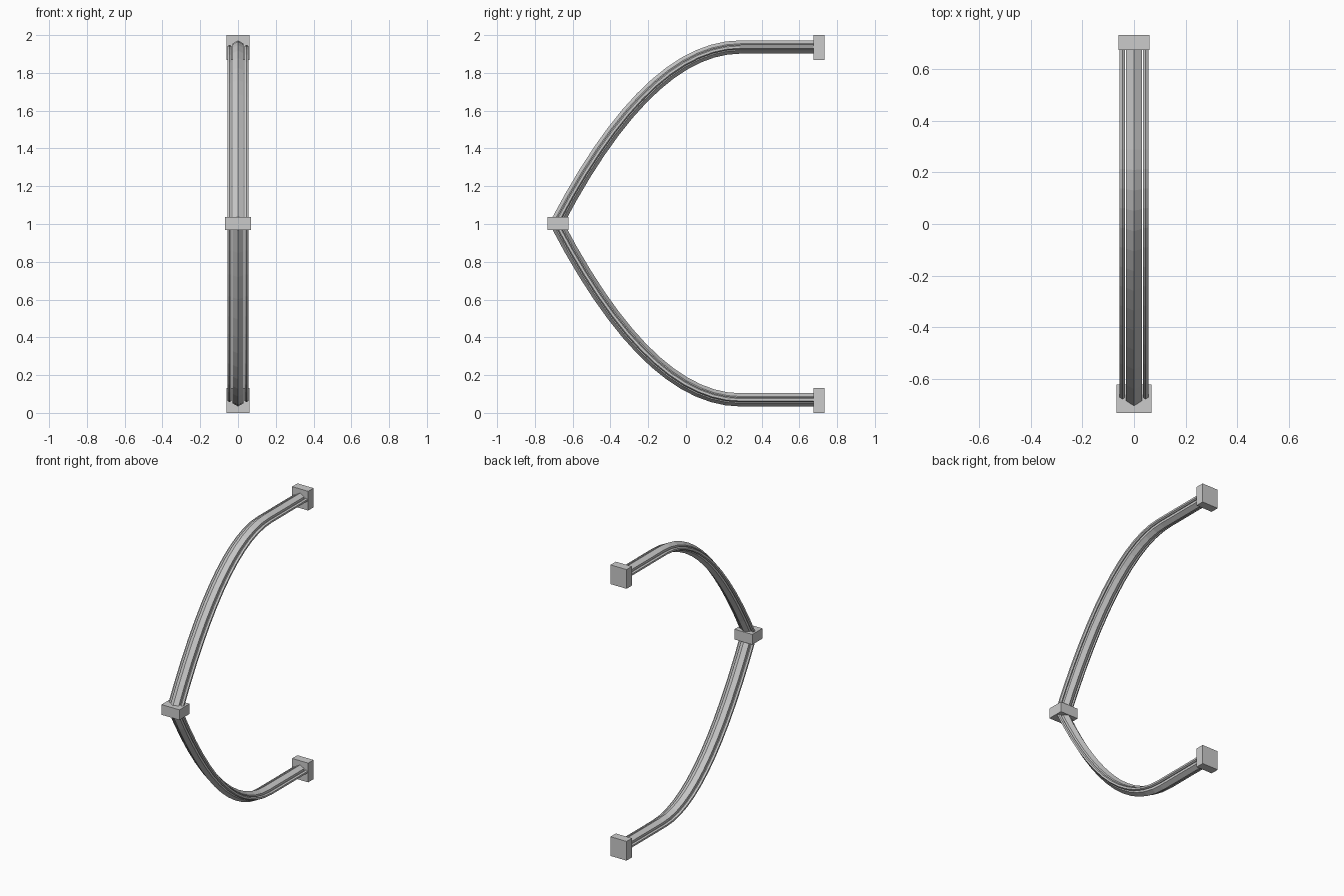
import bpy, bmesh, math
from mathutils import Vector

if "Cube" in bpy.data.objects:
    bpy.data.objects.remove(bpy.data.objects["Cube"])

MID_Z = 1.003      # height of the mirror plane
RISE = 0.934       # height of the straight arm above the mirror plane


def block(name, center, size):
    bm = bmesh.new()
    bmesh.ops.create_cube(bm, size=1)
    for v in bm.verts:
        v.co = Vector([c + p * s for c, p, s in zip(center, v.co, size)])
    finish(name, bm)


def finish(name, bm):
    bmesh.ops.recalc_face_normals(bm, faces=bm.faces)
    mesh = bpy.data.meshes.new(name)
    bm.to_mesh(mesh)
    bm.free()
    obj = bpy.data.objects.new(name, mesh)
    bpy.context.collection.objects.link(obj)


# Path in the y-z plane: parabola followed by a straight arm
def arm_path(side, steps=13, y0=-0.685, y1=0.29):
    pts = []
    for i in range(steps + 1):
        y = y0 + (y1 - y0) * i / steps
        z = RISE * (1 - ((y1 - y) / (y1 - y0)) ** 2)
        pts.append(Vector((0, y, MID_Z + side * z)))
    pts.append(Vector((0, 0.70, MID_Z + side * RISE)))
    return pts


# Sweep a six-sided tube along the path
def tube(name, path, x, radius, sides=6):
    bm = bmesh.new()
    rings = []
    for i, p in enumerate(path):
        before = (p - path[i - 1]).normalized() if i else Vector()
        after = (path[i + 1] - p).normalized() if i < len(path) - 1 else Vector()
        t = (before + after).normalized()
        n = Vector((0, -t.z, t.y))
        ring = []
        for k in range(sides):
            a = math.tau * k / sides
            ring.append(bm.verts.new(
                p + Vector((x + radius * math.sin(a), 0, 0)) + n * radius * math.cos(a)))
        rings.append(ring)
    for r, s in zip(rings, rings[1:]):
        for k in range(sides):
            j = (k + 1) % sides
            bm.faces.new((r[k], r[j], s[j], s[k]))
    bm.faces.new(rings[0])
    bm.faces.new(rings[-1])
    finish(name, bm)


# Upper and lower limbs: main tube with a thin rail on each flank
for label, side in (("upper", 1), ("lower", -1)):
    path = arm_path(side)
    tube(label + "_main_tube", path, 0, 0.035)
    tube(label + "_rail_left", path, -0.045, 0.012)
    tube(label + "_rail_right", path, 0.045, 0.012)
    # End mounting block
    block(label + "_end_block", (0, 0.704, 1 + side * 0.934), (0.122, 0.058, 0.132))

# Centre joint block
block("centre_block", (0, -0.678, MID_Z), (0.136, 0.11, 0.07))
